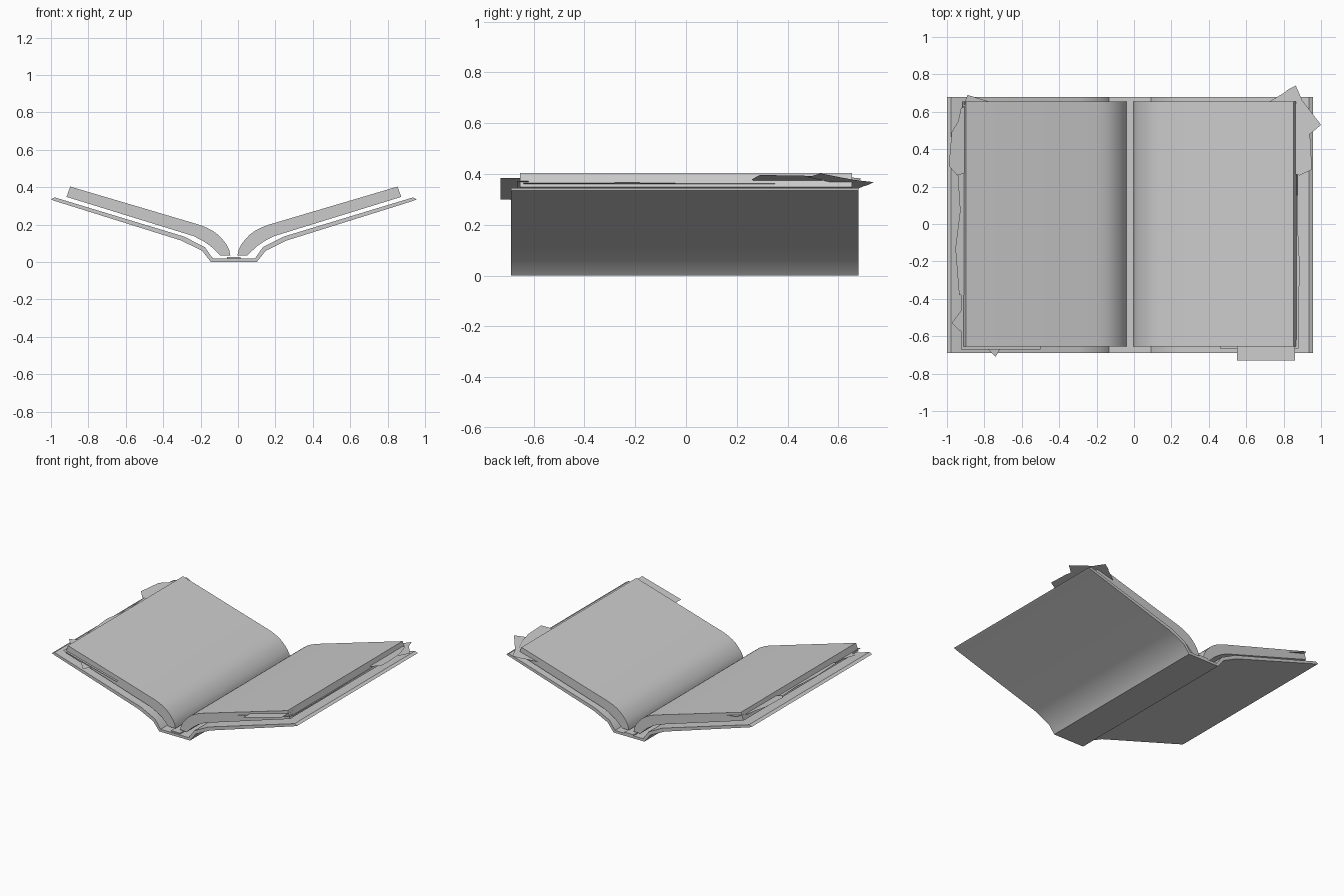
import bpy, bmesh, math

CX = -0.022  # centre line of the book


def make_object(name, bm):
    mesh = bpy.data.meshes.new(name)
    bm.to_mesh(mesh)
    bm.free()
    ob = bpy.data.objects.new(name, mesh)
    bpy.context.collection.objects.link(ob)
    return ob


def extrude_profile(name, pts, y0, y1):
    """Extrude an x-z outline from y0 to y1 with smooth shading on soft bends."""
    bm = bmesh.new()
    face = bm.faces.new([bm.verts.new((x, y0, z)) for x, z in pts])
    ext = bmesh.ops.extrude_face_region(bm, geom=[face])
    for v in ext["geom"]:
        if isinstance(v, bmesh.types.BMVert):
            v.co.y = y1
    bmesh.ops.recalc_face_normals(bm, faces=bm.faces[:])
    ob = make_object(name, bm)
    bpy.ops.object.select_all(action='DESELECT')
    bpy.context.view_layer.objects.active = ob
    ob.select_set(True)
    bpy.ops.object.shade_smooth_by_angle(angle=math.radians(35))
    return ob


def mirrored(pts):
    return [(-x, z) for x, z in reversed(pts)]


def shift(pts):
    return [(x + CX, z) for x, z in pts]


# Cover: outer skin left to right, then inner skin back
outer = [(0.123, 0), (0.17, 0.06), (0.283, 0.115), (0.96, 0.327), (0.978, 0.335)]
inner = [(0.957, 0.345), (0.267, 0.136), (0.155, 0.079), (0.112, 0.018)]
extrude_profile("cover", shift(mirrored(outer) + outer + inner + mirrored(inner)),
                -0.69, 0.68)

# Strip along the inside of the spine
extrude_profile("spine_strip", shift([(-0.036, 0.018), (0.036, 0.018),
                                      (0.036, 0.026), (-0.036, 0.026)]), -0.68, 0.68)

# Page blocks, one per side
page = [(0.019, 0.035), (0.025, 0.065), (0.04, 0.094), (0.06, 0.12), (0.084, 0.145),
        (0.112, 0.166), (0.145, 0.183), (0.182, 0.198), (0.875, 0.403),
        (0.895, 0.348), (0.215, 0.138), (0.165, 0.112), (0.125, 0.085),
        (0.1, 0.062), (0.073, 0.035)]
extrude_profile("pages_right", shift(page), -0.654, 0.655)
extrude_profile("pages_left", shift(mirrored(page)), -0.654, 0.655)


def sheet(name, pts, z_ref, slope):
    """Thin loose sheet tilted with the pages; z_ref is its height at |x| = 0.9."""
    bm = bmesh.new()
    bm.faces.new([bm.verts.new((x, y, z_ref + slope * (abs(x) - 0.9)))
                  for x, y in pts])
    bmesh.ops.triangulate(bm, faces=bm.faces[:])
    return make_object(name, bm)


# Loose sheets sticking out of the right block
sheet("torn_corner_right", [(0.70, 0.64), (0.80, 0.70), (0.825, 0.72), (0.865, 0.74),
                            (0.90, 0.66), (1.0, 0.53), (0.94, 0.48), (0.84, 0.60)],
      0.377, 0.253)
sheet("torn_edge_right", [(0.85, 0.65), (0.89, 0.63), (0.93, 0.52), (0.945, 0.44),
                          (0.95, 0.29), (0.885, 0.26), (0.85, 0.27)], 0.383, 0.253)
sheet("ragged_edge_right", [(0.84, 0.40), (0.87, 0.35), (0.875, 0.0), (0.885, -0.2),
                            (0.88, -0.64), (0.84, -0.64)], 0.37, 0.28)
sheet("front_note_right", [(0.55, -0.60), (0.55, -0.73), (0.86, -0.73), (0.86, -0.60)],
      0.396, 0.275)
sheet("front_page_right", [(0.46, -0.62), (0.46, -0.665), (0.88, -0.665), (0.88, -0.62)],
      0.377, 0.253)

# Loose sheets sticking out of the left block
sheet("torn_corner_left", [(-0.91, 0.64), (-0.89, 0.69), (-0.76, 0.65), (-0.76, 0.62)],
      0.385, 0.28)
sheet("torn_edge_left", [(-0.88, 0.64), (-0.925, 0.62), (-0.94, 0.55), (-0.975, 0.49),
                         (-0.99, 0.31), (-0.945, 0.26), (-0.88, 0.28)], 0.376, 0.28)
sheet("ragged_edge_left", [(-0.88, 0.51), (-0.93, 0.51), (-0.945, 0.3), (-0.93, 0.07),
                           (-0.955, -0.13), (-0.935, -0.38), (-0.88, -0.38)],
      0.367, 0.25)
sheet("edge_scrap_left", [(-0.88, -0.42), (-0.93, -0.47), (-0.975, -0.53),
                          (-0.935, -0.57), (-0.88, -0.58)], 0.36, 0.28)
sheet("front_page_left", [(-0.925, -0.38), (-0.925, -0.67), (-0.50, -0.67),
                          (-0.50, -0.62), (-0.88, -0.62), (-0.88, -0.38)], 0.36, 0.26)
sheet("front_scrap_left", [(-0.81, -0.64), (-0.74, -0.71), (-0.70, -0.64)], 0.343, 0.26)
